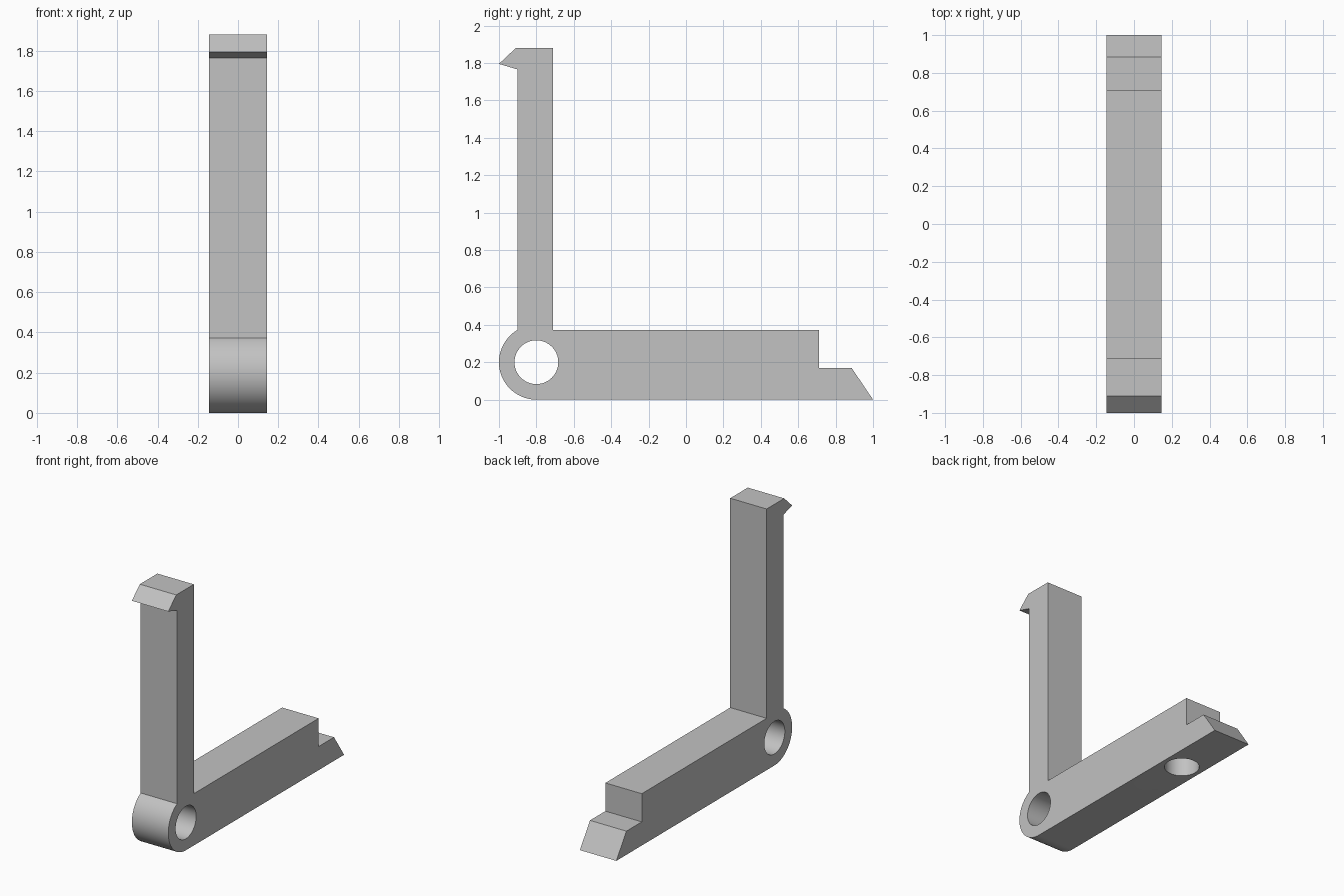
import bpy, bmesh, math
from mathutils import Matrix

cube = bpy.data.objects.get("Cube")
if cube:
    bpy.data.objects.remove(cube, do_unlink=True)

HALF_WIDTH = 0.145
PIVOT_Y, PIVOT_Z, BOSS_R = -0.8, 0.2, 0.2

grey = bpy.data.materials.new("plain grey")
grey.use_nodes = True
colour = (0.54, 0.54, 0.54, 1)
grey.diffuse_color = colour
grey.node_tree.nodes["Principled BSDF"].inputs["Base Color"].default_value = colour


def add_object(name, bm):
    bmesh.ops.recalc_face_normals(bm, faces=bm.faces)
    mesh = bpy.data.meshes.new(name)
    bm.to_mesh(mesh)
    bm.free()
    mesh.materials.append(grey)
    obj = bpy.data.objects.new(name, mesh)
    bpy.context.collection.objects.link(obj)
    return obj


def cylinder_cutter(name, radius, depth, matrix):
    bm = bmesh.new()
    bmesh.ops.create_cone(bm, cap_ends=True, segments=64, radius1=radius,
                          radius2=radius, depth=depth, matrix=matrix)
    obj = add_object(name, bm)
    obj.hide_render = True
    return obj


# Side profile: stepped beam, upright post with hook, rounded pivot boss
outline = [(1, 0), (0.885, 0.17), (0.71, 0.17), (0.71, 0.373),
           (-0.71, 0.373), (-0.71, 1.88), (-0.91, 1.88),
           (-1, 1.795), (-0.9, 1.765)]
steps = 40
for i in range(steps + 1):
    a = math.radians(120 + 150 * i / steps)
    outline.append((PIVOT_Y + BOSS_R * math.cos(a), PIVOT_Z + BOSS_R * math.sin(a)))

bm = bmesh.new()
side = bm.faces.new([bm.verts.new((-HALF_WIDTH, y, z)) for y, z in outline])
moved = bmesh.ops.extrude_face_region(bm, geom=[side], use_keep_orig=True)["geom"]
bmesh.ops.translate(bm, vec=(2 * HALF_WIDTH, 0, 0),
                    verts=[v for v in moved if isinstance(v, bmesh.types.BMVert)])
lever = add_object("angled_lever", bm)

# Pivot hole through the boss and blind hole in the underside
cutters = [
    cylinder_cutter("pivot_hole_cutter", 0.117, 1,
                    Matrix.Translation((0, PIVOT_Y, PIVOT_Z)) @ Matrix.Rotation(math.pi / 2, 4, "Y")),
    cylinder_cutter("underside_hole_cutter", 0.114, 0.5, Matrix.Translation((0, 0.49, 0))),
]
bpy.ops.object.select_all(action="DESELECT")
bpy.context.view_layer.objects.active = lever
lever.select_set(True)
for cutter in cutters:
    mod = lever.modifiers.new(cutter.name, "BOOLEAN")
    mod.operation = "DIFFERENCE"
    mod.solver = "EXACT"
    mod.object = cutter
    bpy.ops.object.modifier_apply(modifier=mod.name)
    bpy.data.objects.remove(cutter, do_unlink=True)

bpy.ops.object.shade_smooth_by_angle(angle=math.radians(25))
